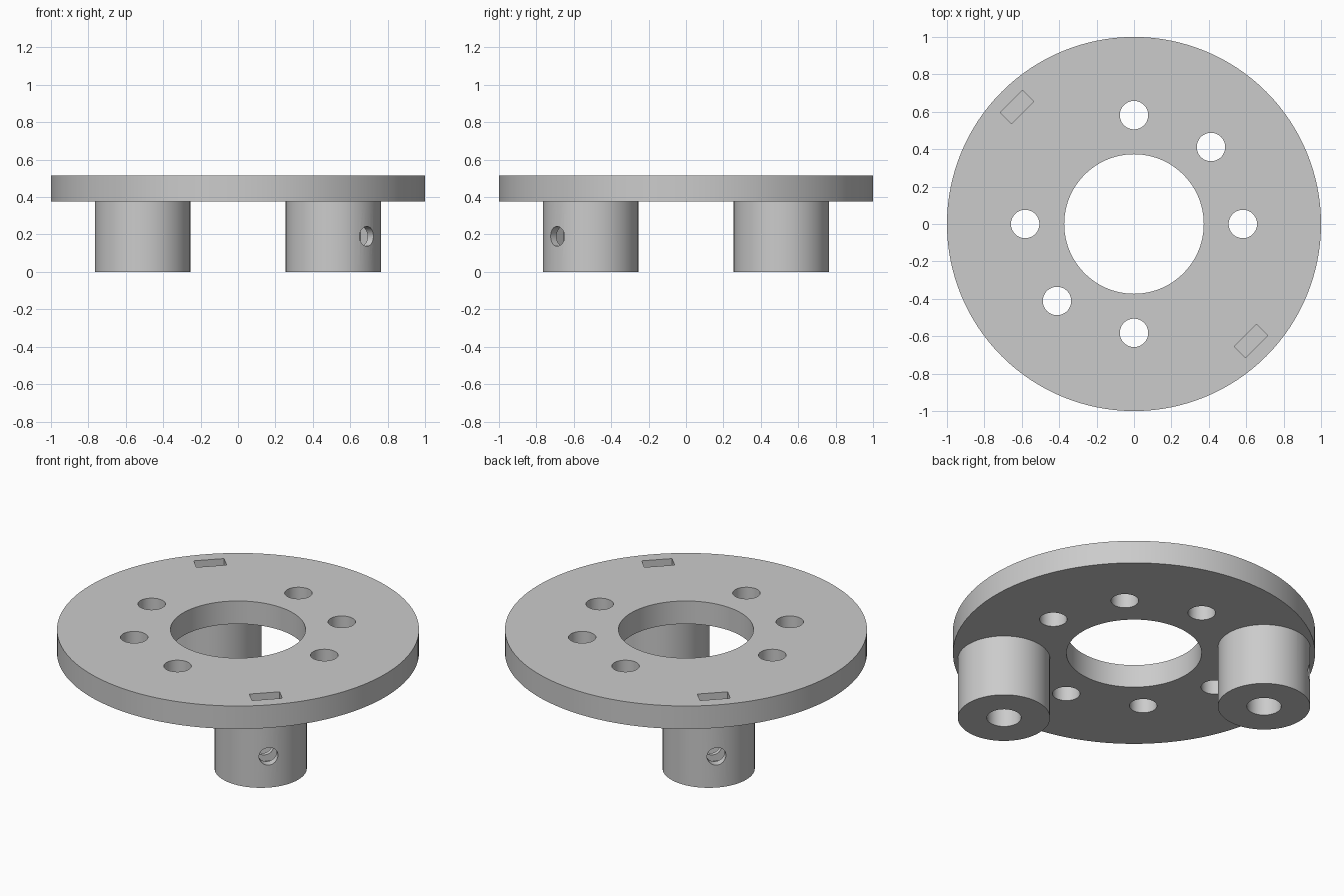
import bpy
from math import pi, cos, sin, radians

cube = bpy.data.objects.get("Cube")
if cube:
    bpy.data.objects.remove(cube, do_unlink=True)

grey = bpy.data.materials.new("plain_grey")
grey.use_nodes = True
colour = (0.6, 0.6, 0.6, 1)
grey.diffuse_color = colour
grey.node_tree.nodes["Principled BSDF"].inputs["Base Color"].default_value = colour

PLATE_BOTTOM, PLATE_TOP = 0.375, 0.515
POST_DIST = 0.721
POST_ANGLES = (-pi / 4, 3 * pi / 4)


def polar(dist, angle):
    return dist * cos(angle), dist * sin(angle)


def cylinder(name, xy, radius, z0, z1, sides=64):
    bpy.ops.mesh.primitive_cylinder_add(vertices=sides, radius=radius, depth=z1 - z0,
                                        location=(*xy, (z0 + z1) / 2))
    bpy.context.object.name = name
    return bpy.context.object


def combine(target, other, operation):
    mod = target.modifiers.new(operation.lower(), 'BOOLEAN')
    mod.operation, mod.solver, mod.object = operation, 'EXACT', other
    other.hide_render = True
    bpy.context.view_layer.objects.active = target
    bpy.ops.object.modifier_apply(modifier=mod.name)
    bpy.data.objects.remove(other, do_unlink=True)


# Round plate with its two mounting posts
body = cylinder("flange_plate_with_posts", (0, 0), 1.0, PLATE_BOTTOM, PLATE_TOP, 128)
for angle in POST_ANGLES:
    post = cylinder("post", polar(POST_DIST, angle), 0.255, 0, PLATE_BOTTOM + 0.05)
    combine(body, post, 'UNION')

# Central opening and the ring of six bolt holes
combine(body, cylinder("centre_cutter", (0, 0), 0.373, 0.3, 0.6, 96), 'DIFFERENCE')
for degrees in (0, 45, 90, 180, 225, 270):
    hole = cylinder("bolt_cutter", polar(0.582, radians(degrees)), 0.076, 0.3, 0.6, 48)
    combine(body, hole, 'DIFFERENCE')

for angle in POST_ANGLES:
    # Blind bore up the post
    bore = cylinder("bore_cutter", polar(POST_DIST, angle), 0.095, -0.1, PLATE_BOTTOM, 48)
    combine(body, bore, 'DIFFERENCE')

    # Nut slot dropping from the plate's top into the post wall
    bpy.ops.mesh.primitive_cube_add(size=1, location=(*polar(0.884, angle), 0.35),
                                    rotation=(0, 0, angle))
    slot = bpy.context.object
    slot.scale = (0.085, 0.17, 0.5)
    combine(body, slot, 'DIFFERENCE')

    # Set-screw hole from the outer side of the post to the bore
    bpy.ops.mesh.primitive_cylinder_add(vertices=32, radius=0.053, depth=0.32,
                                        location=(*polar(POST_DIST + 0.16, angle), 0.19),
                                        rotation=(0, pi / 2, angle))
    combine(body, bpy.context.object, 'DIFFERENCE')

body.data.materials.clear()
body.data.materials.append(grey)
bpy.ops.object.select_all(action='DESELECT')
body.select_set(True)
bpy.context.view_layer.objects.active = body
bpy.ops.object.shade_smooth_by_angle(angle=radians(30))
